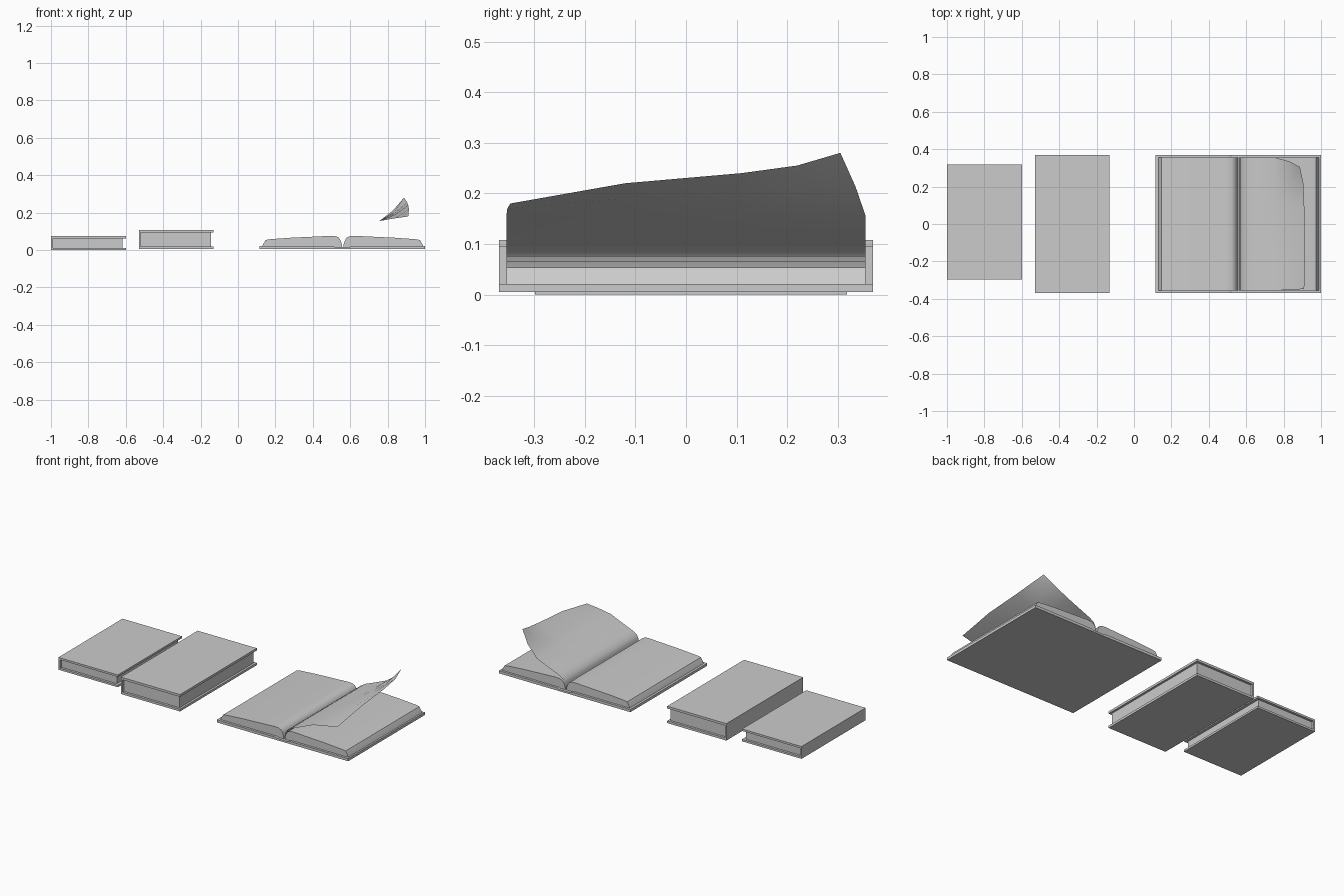
import bpy, bmesh

if "Cube" in bpy.data.objects:
    bpy.data.objects.remove(bpy.data.objects["Cube"])


def make(name, verts, faces, smooth=False):
    me = bpy.data.meshes.new(name)
    me.from_pydata(verts, [], faces)
    bm = bmesh.new()
    bm.from_mesh(me)
    bmesh.ops.recalc_face_normals(bm, faces=bm.faces)
    bm.to_mesh(me)
    bm.free()
    ob = bpy.data.objects.new(name, me)
    bpy.context.collection.objects.link(ob)
    if smooth:
        bpy.ops.object.select_all(action='DESELECT')
        bpy.context.view_layer.objects.active = ob
        ob.select_set(True)
        bpy.ops.object.shade_smooth_by_angle(angle=0.6)
    return ob


def extrude_y(name, profile, y0, y1, smooth=False):
    """Extrude a closed (x, z) profile along y."""
    n = len(profile)
    verts = [(x, y, z) for y in (y0, y1) for x, z in profile]
    faces = [(i, (i + 1) % n, (i + 1) % n + n, i + n) for i in range(n)]
    faces += [tuple(range(n)), tuple(range(2 * n - 1, n - 1, -1))]
    return make(name, verts, faces, smooth)


def closed_book(name, x0, x1, y0, y1, z0, z1, t, inset):
    # C-shaped cover: bottom board, spine, top board
    s = 0.01
    extrude_y(name + "_cover", [(x0, z0), (x1, z0), (x1, z0 + t), (x0 + s, z0 + t),
                                (x0 + s, z1 - t), (x1, z1 - t), (x1, z1), (x0, z1)], y0, y1)
    # page block set back from the cover edges
    extrude_y(name + "_pages", [(x0 + s, z0 + t), (x1 - inset, z0 + t),
                                (x1 - inset, z1 - t), (x0 + s, z1 - t)],
              y0 + 0.014, y1 - 0.014)


closed_book("small_book", -1.0, -0.6, -0.298, 0.318, 0.0, 0.075, 0.012, 0.017)
closed_book("thick_book", -0.53, -0.132, -0.369, 0.369, 0.005, 0.108, 0.014, 0.013)

# open book cover, thinner at the spine
extrude_y("open_cover", [(0.116, 0.005), (1.0, 0.005), (1.0, 0.021), (0.605, 0.021),
                         (0.595, 0.016), (0.52, 0.016), (0.51, 0.021), (0.116, 0.021)],
          -0.369, 0.369)

# open page blocks, mirrored about the gutter
mid = 0.56
block = [(0.003, 0.017), (0.43, 0.021), (0.424, 0.035), (0.412, 0.054), (0.39, 0.058),
         (0.28, 0.066), (0.15, 0.072), (0.07, 0.076), (0.04, 0.075), (0.022, 0.067),
         (0.012, 0.053), (0.006, 0.035)]
for name, sgn in (("left_pages", -1), ("right_pages", 1)):
    extrude_y(name, [(mid + sgn * x, z) for x, z in block], -0.355, 0.355, True)

# lifted page: straight part from the gutter, then a curled free edge
ys = [-0.355, -0.12, 0.11, 0.23, 0.355]
curve = [(0.564, 0.025), (0.568, 0.055), (0.58, 0.077), (0.61, 0.095),
         (0.66, 0.115), (0.755, 0.155)]
rows = [[(x, y, z) for y in ys] for x, z in curve]
rows.append([(0.84, -0.353, 0.17), (0.84, -0.12, 0.19), (0.838, 0.11, 0.198),
             (0.837, 0.227, 0.205), (0.83, 0.335, 0.213)])
rows.append([(0.91, -0.347, 0.18), (0.914, -0.12, 0.22), (0.91, 0.11, 0.24),
             (0.905, 0.22, 0.255), (0.887, 0.305, 0.28)])
w = len(ys)
faces = [(r * w + c, r * w + c + 1, (r + 1) * w + c + 1, (r + 1) * w + c)
         for r in range(len(rows) - 1) for c in range(w - 1)]
make("lifted_page", [v for r in rows for v in r], faces, True)
